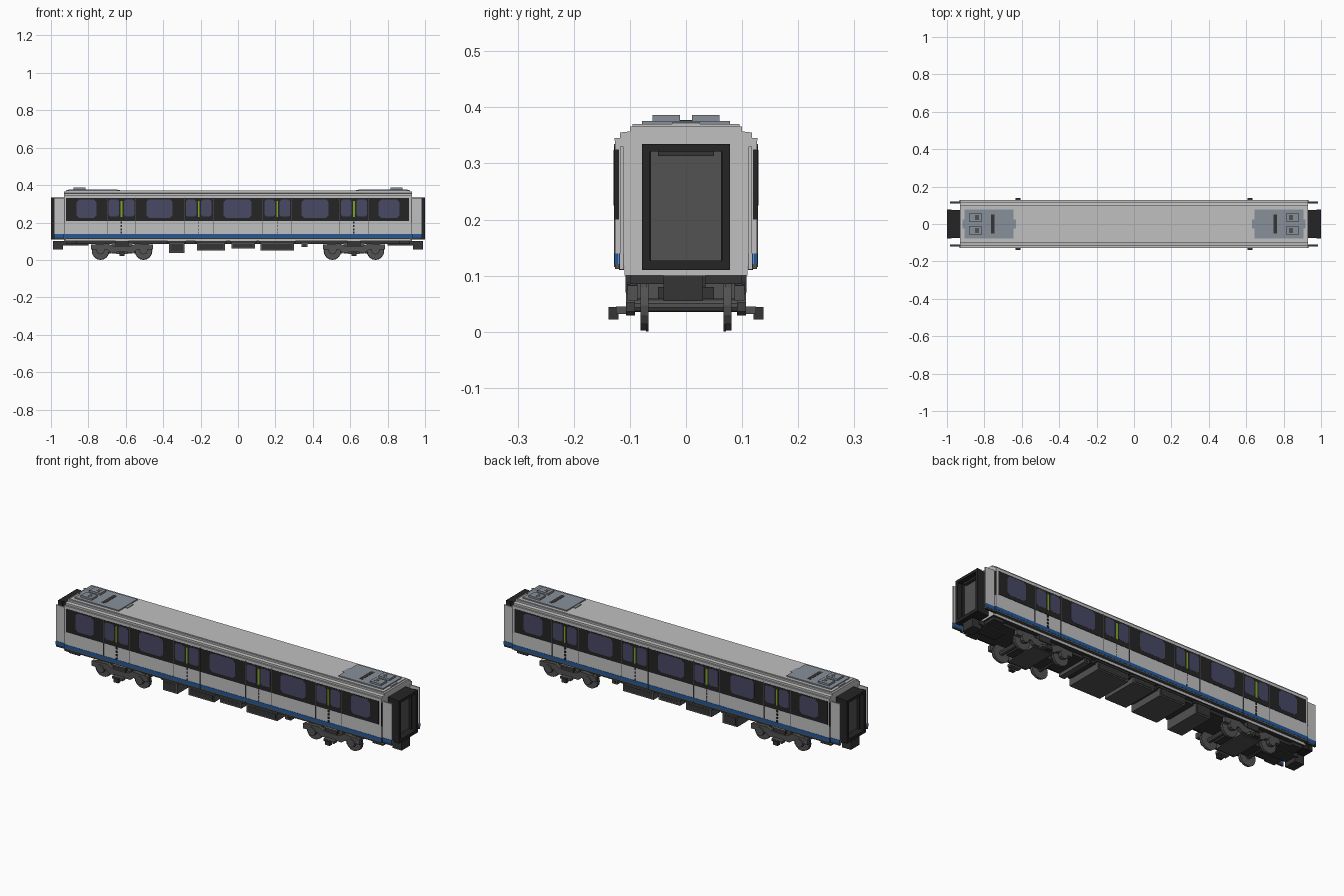
import bpy, bmesh, math
from mathutils import Matrix

cube = bpy.data.objects.get("Cube")
if cube:
    bpy.data.objects.remove(cube, do_unlink=True)


def material(name, rgb):
    m = bpy.data.materials.new(name)
    m.use_nodes = True
    m.diffuse_color = (*rgb, 1)
    m.node_tree.nodes["Principled BSDF"].inputs["Base Color"].default_value = (*rgb, 1)
    return m


SHELL = material("light grey", (0.53, 0.53, 0.53))
BLACK = material("black", (0.018, 0.018, 0.018))
GLASS = material("violet glass", (0.065, 0.065, 0.13))
BLUE = material("blue", (0.015, 0.10, 0.33))
GREEN = material("lime green", (0.20, 0.38, 0.015))
STEEL = material("dark steel grey", (0.085, 0.085, 0.085))
GEAR = material("charcoal", (0.035, 0.035, 0.035))
UNIT = material("blue grey", (0.25, 0.28, 0.32))


def finish(name, bm, *mats):
    bmesh.ops.recalc_face_normals(bm, faces=bm.faces)
    me = bpy.data.meshes.new(name)
    bm.to_mesh(me)
    bm.free()
    for m in mats:
        me.materials.append(m)
    ob = bpy.data.objects.new(name, me)
    bpy.context.collection.objects.link(ob)
    return ob


def box(name, x, y, z, mat):
    """Box from (low, high) ranges."""
    bm = bmesh.new()
    bmesh.ops.create_cube(bm, size=1)
    for v in bm.verts:
        for i, r in enumerate((x, y, z)):
            v.co[i] = (r[0] + r[1]) / 2 + v.co[i] * abs(r[1] - r[0])
    return finish(name, bm, mat)


def prism(name, pts, axis, lo, hi, *mats):
    """Extrude a 2D profile along axis x (points are y,z) or y (points are x,z)."""
    bm = bmesh.new()
    put = (lambda p, t: (t, *p)) if axis == "x" else (lambda p, t: (p[0], t, p[1]))
    f = bm.faces.new([bm.verts.new(put(p, lo)) for p in pts])
    ext = bmesh.ops.extrude_face_region(bm, geom=[f])["geom"]
    for v in ext:
        if isinstance(v, bmesh.types.BMVert):
            v.co["xyz".index(axis)] = hi
    return finish(name, bm, *mats)


def pane(name, x0, x1, z0, z1, c, y0, y1, mat):
    """Plate with clipped corners on a side wall."""
    pts = [(x0 + c, z0), (x1 - c, z0), (x1, z0 + c), (x1, z1 - c),
           (x1 - c, z1), (x0 + c, z1), (x0, z1 - c), (x0, z0 + c)]
    return prism(name, pts, "y", y0, y1, mat)


def cyl(name, loc, r, depth, mat, n=16):
    """Cylinder lying along y."""
    bm = bmesh.new()
    bmesh.ops.create_cone(bm, cap_ends=True, segments=n, radius1=r, radius2=r, depth=depth,
                          matrix=Matrix.Translation(loc) @ Matrix.Rotation(math.pi / 2, 4, "X"))
    return finish(name, bm, mat)


# Body shell with a stepped roof and a dark underside
half = [(0.11, 0.10), (0.11, 0.115), (0.126, 0.115), (0.127, 0.345), (0.118, 0.345),
        (0.118, 0.355), (0.10, 0.357), (0.10, 0.366)]
shell = prism("body_shell", half + [(-y, z) for y, z in reversed(half)],
              "x", -0.93, 0.93, SHELL, GEAR)
for p in shell.data.polygons:
    if p.normal.z < -0.9 and p.center.z < 0.12:
        p.material_index = 1
box("roof_deck", (-0.92, 0.92), (-0.095, 0.095), (0.364, 0.37), SHELL)
box("underframe", (-0.92, 0.92), (-0.085, 0.085), (0.085, 0.10), GEAR)

DOORS = (-0.623, -0.21, 0.21, 0.62)
WINDOWS = ((-0.863, -0.757), (-0.49, -0.35), (-0.077, 0.073), (0.34, 0.485), (0.752, 0.863))

# Side walls: band, stripe, windows and doors
for s in (-1, 1):
    def layer(a, b):
        return (s * a, s * b)
    box("window_band", (-0.92, 0.915), layer(0.122, 0.1282), (0.207, 0.33), BLACK)
    box("blue_stripe", (-0.932, 0.932), layer(0.12, 0.1278), (0.121, 0.139), BLUE)
    box("lower_skirt", (-0.931, 0.931), layer(0.112, 0.1268), (0.112, 0.121), STEEL)
    for x0, x1 in WINDOWS:
        pane("side_window", x0, x1, 0.225, 0.324, 0.014, *layer(0.126, 0.1288), GLASS)
    for d in DOORS:
        for k in (-1, 1):
            a, b = sorted((d + k * 0.013, d + k * 0.069))
            pane("door_window", a, b, 0.232, 0.322, 0.009, *layer(0.126, 0.1288), GLASS)
            e = d + k * 0.077
            box("door_seam", (e - 0.0015, e + 0.0015), layer(0.125, 0.1286), (0.115, 0.335), STEEL)
        box("door_pole", (d - 0.005, d + 0.005), layer(0.126, 0.1288), (0.23, 0.315), GREEN)
        w = 0.004 if abs(d) > 0.5 else 0.0012
        for i in range(4):
            z = 0.14 + i * 0.018
            box("door_seal", (d - w, d + w), layer(0.125, 0.1284), (z, z + 0.011), BLACK)
    for e in (-1, 1):
        # Thin wall panels reaching past the body ends
        xr = (e * 0.92, e * 0.985)
        box("end_side_panel", xr, layer(0.111, 0.118), (0.112, 0.33), SHELL)
        box("end_panel_stripe", xr, layer(0.1108, 0.1195), (0.121, 0.139), BLUE)
        box("end_panel_skirt", xr, layer(0.1109, 0.119), (0.11, 0.121), GEAR)
        box("band_end", (e * 0.928, e * 0.9315), layer(0.119, 0.128), (0.20, 0.325), BLACK)

for e in (-1, 1):
    def ex(a, b):
        return (e * a, e * b)

    # Gangway: stepped frames around a recessed end door
    for x0, x1, w, t in ((0.925, 0.975, 0.074, 0.012), (0.975, 1.0, 0.078, 0.014)):
        for s in (-1, 1):
            box("gangway_side", ex(x0, x1), (s * (w - t), s * w), (0.11, 0.335), BLACK)
        box("gangway_top", ex(x0, x1), (-w, w), (0.335 - t, 0.335), BLACK)
        box("gangway_floor", ex(x0, x1), (-w, w), (0.11, 0.11 + t + 0.003), BLACK)
    box("gangway_door", ex(0.93, 0.958), (-0.068, 0.068), (0.122, 0.325), STEEL)
    box("gangway_door_header", ex(0.955, 0.975), (-0.05, 0.05), (0.313, 0.322), GEAR)

    # Roof equipment
    pane_y = [(0.645, -0.078), (0.905, -0.078), (0.905, 0.078), (0.645, 0.078)]
    box("roof_unit", ex(0.645, 0.905), (-0.078, 0.078), (0.366, 0.376), UNIT)
    box("roof_unit_tab", ex(0.63, 0.918), (-0.025, 0.025), (0.366, 0.373), UNIT)
    box("roof_unit_slot", ex(0.745, 0.765), (-0.05, 0.05), (0.37, 0.377), GEAR)
    for s in (-1, 1):
        box("roof_fan_box", ex(0.815, 0.88), (s * 0.011, s * 0.06), (0.375, 0.386), UNIT)
        box("roof_fan_vent", ex(0.83, 0.85), (s * 0.022, s * 0.047), (0.38, 0.3865), STEEL)

    # Coupler
    box("coupler_bar", ex(0.80, 0.95), (-0.035, 0.035), (0.078, 0.10), GEAR)
    box("coupler_head", ex(0.935, 0.988), (-0.04, 0.03), (0.055, 0.10), GEAR)
    box("end_beam", ex(0.86, 0.92), (-0.10, 0.10), (0.085, 0.102), GEAR)

    # Bogie
    c = e * 0.62
    for k in (-1, 1):
        wx = c + k * 0.115
        cyl("axle", (wx, 0, 0.047), 0.012, 0.19, STEEL, 10)
        for s in (-1, 1):
            cyl("wheel", (wx, s * 0.075, 0.047), 0.045, 0.012, STEEL)
            cyl("wheel_flange", (wx, s * 0.069, 0.047), 0.047, 0.004, STEEL)
            cyl("axle_box", (wx, s * 0.099, 0.052), 0.023, 0.016, STEEL, 8)
            box("axle_spring", (wx - 0.028, wx + 0.028), (s * 0.088, s * 0.103),
                (0.055, 0.085), STEEL)
    arch = [(0.165, 0.055), (0.165, 0.082), (0.075, 0.088), (0.05, 0.075), (0.0, 0.07)]
    low = [(0.0, 0.04), (0.06, 0.04), (0.08, 0.055)]
    prof = [(x, z) for x, z in low[1:] + arch[:-1]]
    prof = [(c + x, z) for x, z in prof] + [(c - x, z) for x, z in reversed(prof)]
    for s in (-1, 1):
        prism("bogie_side_frame", prof, "y", s * 0.086, s * 0.104, STEEL)
        box("bogie_spring", (c - 0.035, c + 0.035), (s * 0.07, s * 0.108), (0.07, 0.10), GEAR)
        box("collector_arm", (c - 0.03, c + 0.03), (s * 0.10, s * 0.125), (0.032, 0.045), STEEL)
        box("collector_shoe", (c - 0.014, c + 0.014), (s * 0.12, s * 0.138), (0.022, 0.044), GEAR)
    box("bogie_bolster", (c - 0.055, c + 0.055), (-0.09, 0.09), (0.035, 0.09), STEEL)
    for k in (-1, 1):
        box("traction_motor", (c + k * 0.06, c + k * 0.10), (-0.05, 0.05), (0.035, 0.08), GEAR)

# Equipment boxes below the floor
for x0, x1, z0, w in ((-0.37, -0.285, 0.037, 0.10), (-0.22, -0.07, 0.05, 0.10),
                      (-0.035, 0.09, 0.06, 0.10), (0.12, 0.30, 0.05, 0.10),
                      (0.34, 0.372, 0.068, 0.09)):
    box("equipment_box", (x0, x1), (-w, w), (z0, 0.097), STEEL)
    box("equipment_mount", (x0 - 0.008, x1 + 0.008), (-w - 0.003, w + 0.003), (0.09, 0.102), GEAR)
    for s in (-1, 1):
        box("equipment_lid", (x0 + 0.008, x1 - 0.008), (s * w, s * (w + 0.002)),
            (z0 + 0.007, 0.085), GEAR)
